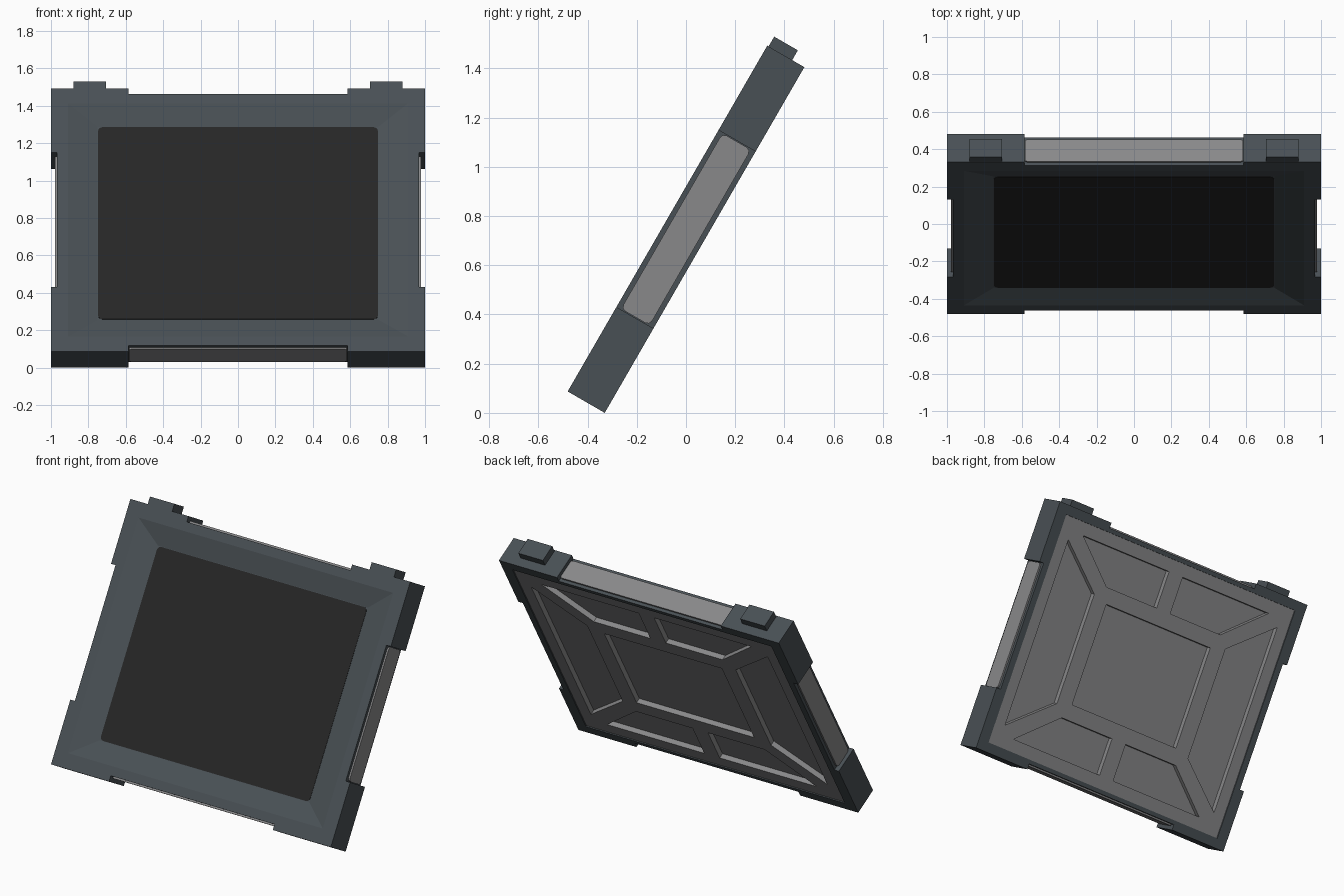
import bpy, bmesh, math
from mathutils import Matrix

if "Cube" in bpy.data.objects:
    bpy.data.objects.remove(bpy.data.objects["Cube"])

# Everything is laid out flat (x, v = up the panel, w = front normal), then leaned back 30 degrees
LEAN = Matrix.Translation((0, 0, 0.746)) @ Matrix.Rotation(math.radians(60), 4, 'X')


def material(name, rgb):
    m = bpy.data.materials.new(name)
    m.diffuse_color = (*rgb, 1)
    m.use_nodes = True
    m.node_tree.nodes["Principled BSDF"].inputs["Base Color"].default_value = m.diffuse_color
    return m


SLATE = material("slate_casing", (0.066, 0.080, 0.090))
GREY = material("mid_grey", (0.25, 0.25, 0.255))
BLACK = material("screen_black", (0.019, 0.019, 0.019))


def finish(name, bm, mat):
    bmesh.ops.recalc_face_normals(bm, faces=bm.faces)
    me = bpy.data.meshes.new(name)
    bm.to_mesh(me)
    bm.free()
    me.materials.append(mat)
    ob = bpy.data.objects.new(name, me)
    ob.matrix_world = LEAN
    bpy.context.collection.objects.link(ob)
    return ob


def loft(bm, loops):
    """Closed solid through a list of equally long point loops."""
    rings = [[bm.verts.new(p) for p in lp] for lp in loops]
    n = len(rings[0])
    for a, b in zip(rings, rings[1:]):
        for i in range(n):
            j = (i + 1) % n
            bm.faces.new((a[i], a[j], b[j], b[i]))
    bm.faces.new(rings[0][::-1])
    bm.faces.new(rings[-1])


def rect(x, v, w):
    return [(-x, -v, w), (x, -v, w), (x, v, w), (-x, v, w)]


def prism(bm, pts, lo, hi, place=lambda a, b, c: (a, b, c)):
    loft(bm, [[place(a, b, c) for a, b in pts] for c in (lo, hi)])


def rounded(a, b, r, steps=4):
    """Rounded rectangle outline with half sizes a, b."""
    out = []
    for k, (sx, sy) in enumerate(((1, 1), (-1, 1), (-1, -1), (1, -1))):
        for s in range(steps + 1):
            t = (k + s / steps) * math.pi / 2
            out.append((sx * (a - r) + r * math.cos(t), sy * (b - r) + r * math.sin(t)))
    return out


T = 0.087            # half thickness
CX, CV = 0.968, 0.776  # half size of the casing between the corner blocks

# Casing: rear recess, rim, sides, front rim and bevel sloping in to the screen
bm = bmesh.new()
loft(bm, [rect(0.925, 0.75, -0.03), rect(0.925, 0.75, -T), rect(CX, CV, -T),
          rect(CX, CV, T), rect(0.91, 0.72, T), rect(0.75, 0.595, 0.050)])
finish("casing", bm, SLATE)

# Screen
bm = bmesh.new()
prism(bm, rounded(0.748, 0.593, 0.025), 0.046, 0.052)
finish("screen", bm, BLACK)

# Corner blocks wrapping the four corners
ell = [(0.585, 0.811), (1, 0.811), (1, 0.415), (CX, 0.415), (CX, CV), (0.585, CV)]
for sx, side in ((-1, "left"), (1, "right")):
    for sv, level in ((-1, "bottom"), (1, "top")):
        bm = bmesh.new()
        prism(bm, [(x * sx, v * sv) for x, v in ell], -T, T)
        finish(f"corner_block_{level}_{side}", bm, SLATE)
    # Raised tab on the top corner
    bm = bmesh.new()
    prism(bm, [(sx * 0.705, 0.805), (sx * 0.88, 0.805), (sx * 0.88, 0.857), (sx * 0.705, 0.857)],
          -0.03, 0.081)
    finish(f"top_tab_{side}", bm, SLATE)

# Grey edge strips between the corner blocks
for s, side, level in ((-1, "left", "bottom"), (1, "right", "top")):
    bm = bmesh.new()
    prism(bm, rounded(0.412, 0.067, 0.02, 2), 0.955, 0.979, lambda a, b, c: (s * c, a, b))
    finish(f"edge_strip_{side}", bm, GREY)
    bm = bmesh.new()
    prism(bm, rounded(0.584, 0.067, 0.012, 2), 0.765, 0.787, lambda a, b, c: (a, s * c, b))
    finish(f"edge_strip_{level}", bm, GREY)

# Rear panel with sunken pockets
bm = bmesh.new()
loft(bm, [rect(0.925, 0.75, -0.03), rect(0.925, 0.75, -0.080)])
panel = finish("rear_panel", bm, GREY)

bm = bmesh.new()
prism(bm, [(-0.42, -0.33), (0.42, -0.33), (0.42, 0.33), (-0.42, 0.33)], -0.2, -0.047)
for sx in (-1, 1):
    side_pocket = [(0.845, 0.61), (0.53, 0.36), (0.53, -0.36), (0.845, -0.61)]
    prism(bm, [(sx * x, v) for x, v in side_pocket], -0.2, -0.047)
    for sv in (-1, 1):
        end_pocket = [(0.75, 0.67), (0.055, 0.67), (0.055, 0.43), (0.46, 0.43)]
        prism(bm, [(sx * x, sv * v) for x, v in end_pocket], -0.2, -0.047)
cutter = finish("pocket_cutter", bm, GREY)
cutter.hide_render = True

mod = panel.modifiers.new("pockets", 'BOOLEAN')
mod.operation = 'DIFFERENCE'
mod.solver = 'EXACT'
mod.object = cutter
bpy.context.view_layer.update()
cut = bpy.data.meshes.new_from_object(panel.evaluated_get(bpy.context.evaluated_depsgraph_get()))
panel.modifiers.clear()
panel.data = cut
bpy.data.objects.remove(cutter)
